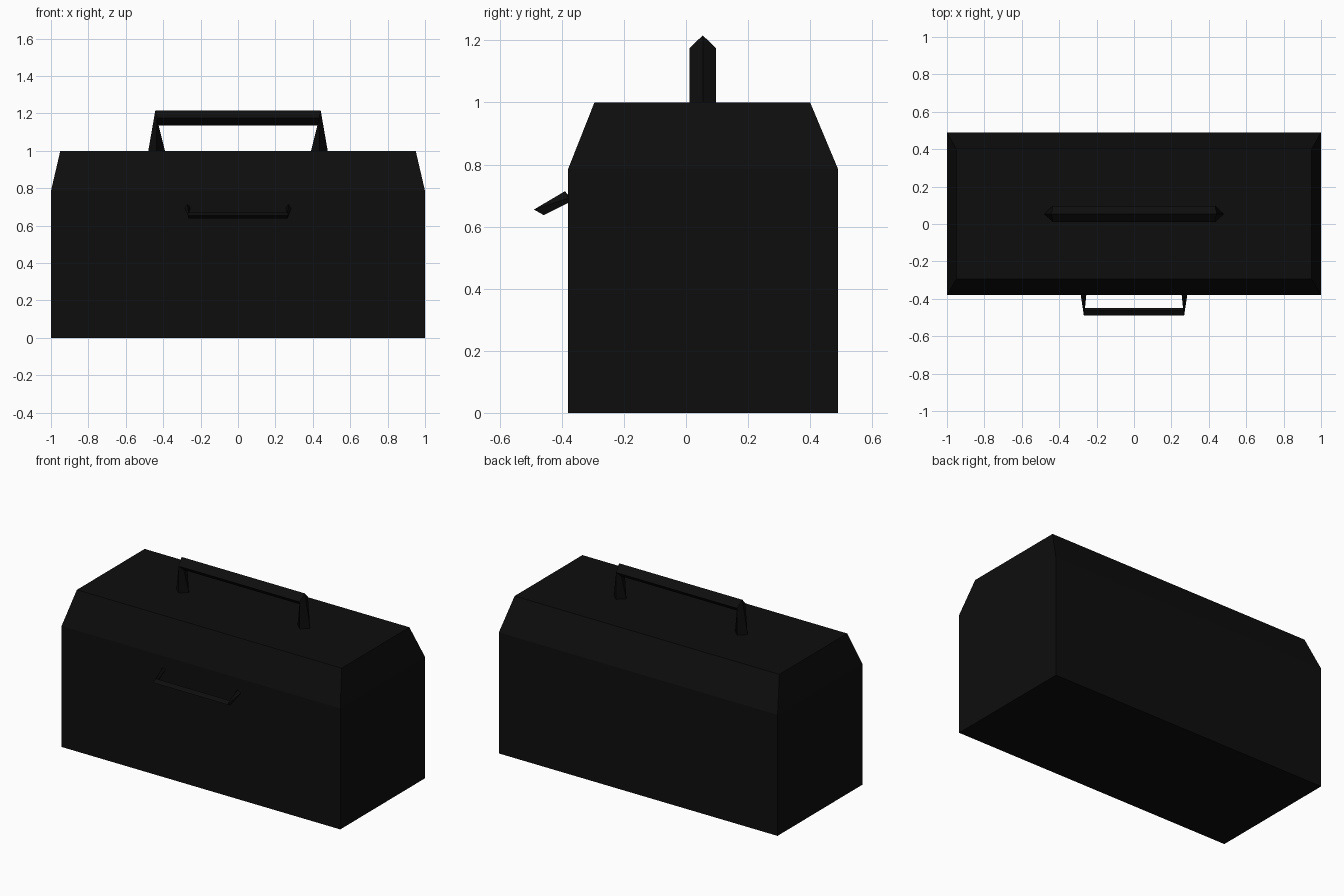
import bpy

if "Cube" in bpy.data.objects:
    bpy.data.objects.remove(bpy.data.objects["Cube"])

black = bpy.data.materials.new("black paint")
black.diffuse_color = (0.0042, 0.0042, 0.0042, 1)
black.use_nodes = True
black.node_tree.nodes["Principled BSDF"].inputs["Base Color"].default_value = black.diffuse_color


def skin(name, rings):
    """Closed mesh through four-sided rings."""
    verts = [p for ring in rings for p in ring]
    faces = [(3, 2, 1, 0), tuple(len(verts) - 4 + i for i in range(4))]
    for r in range(len(rings) - 1):
        for i in range(4):
            j = (i + 1) % 4
            a, b = r * 4, r * 4 + 4
            faces.append((a + i, a + j, b + j, b + i))
    mesh = bpy.data.meshes.new(name)
    mesh.from_pydata(verts, [], faces)
    mesh.materials.append(black)
    obj = bpy.data.objects.new(name, mesh)
    bpy.context.collection.objects.link(obj)
    # consistent outward normals
    import bmesh
    bm = bmesh.new()
    bm.from_mesh(mesh)
    bmesh.ops.recalc_face_normals(bm, faces=bm.faces)
    bm.to_mesh(mesh)
    bm.free()
    return obj


def rect(x, y0, y1, z):
    return [(-x, y0, z), (x, y0, z), (x, y1, z), (-x, y1, z)]


def handle(name, left_rings):
    """Mirror the left leg's rings in x to make a bent bar."""
    right = [[(-x, y, z) for x, y, z in ring] for ring in reversed(left_rings)]
    return skin(name, left_rings + right)


# Box with tapered lid
skin("toolbox_body", [rect(1, -0.38, 0.49, 0),
                      rect(1, -0.38, 0.49, 0.785),
                      rect(0.95, -0.295, 0.40, 1.0)])

# Carrying handle: diamond section, splayed legs
c, r = 0.054, 0.043
handle("top_handle", [
    [(-0.48, c, 0.998), (-0.435, c - r, 0.998), (-0.39, c, 0.998), (-0.435, c + r, 0.998)],
    [(-0.442, c, 1.216), (-0.434, c - r, 1.175), (-0.426, c, 1.136), (-0.434, c + r, 1.175)],
])

# Small drooping pull on the front
handle("front_pull", [
    [(-0.285, -0.378, 0.692), (-0.27, -0.39, 0.714), (-0.255, -0.378, 0.70), (-0.27, -0.378, 0.677)],
    [(-0.268, -0.490, 0.655), (-0.265, -0.463, 0.671), (-0.262, -0.448, 0.655), (-0.265, -0.458, 0.637)],
])
